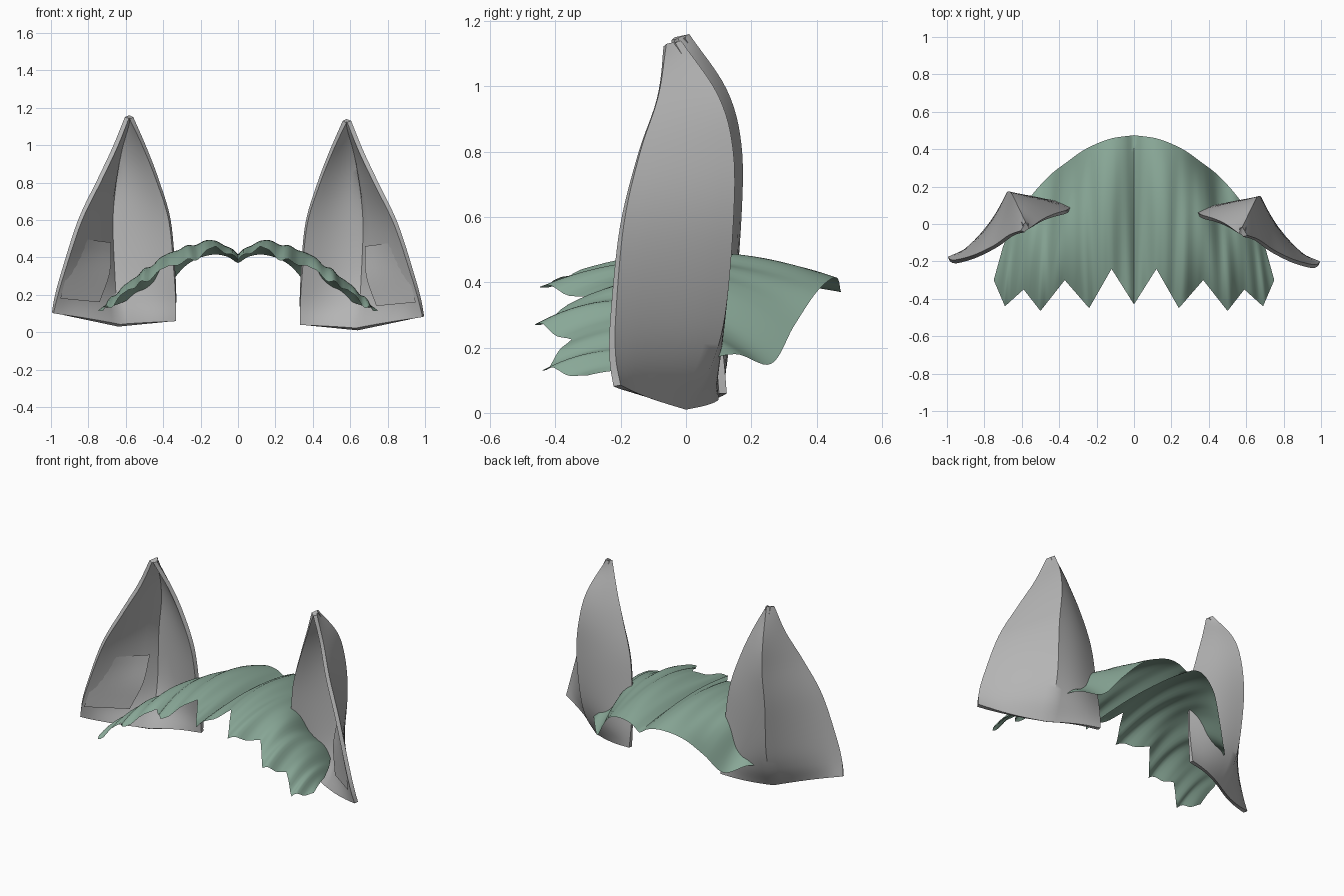
import bpy, bmesh, math
from mathutils import Vector

if "Cube" in bpy.data.objects:
    bpy.data.objects.remove(bpy.data.objects["Cube"])


def material(name, rgb):
    m = bpy.data.materials.new(name)
    m.diffuse_color = (*rgb, 1)
    m.use_nodes = True
    m.node_tree.nodes["Principled BSDF"].inputs["Base Color"].default_value = m.diffuse_color
    return m


GREY = material("warm_grey", (0.46, 0.46, 0.46))
GREEN = material("sage_green", (0.25, 0.39, 0.31))


def smooth_at(pts, f):
    """Point on a Catmull-Rom curve, f counted in key points."""
    i = min(int(f), len(pts) - 2)
    t = f - i
    p1, p2 = Vector(pts[i]), Vector(pts[i + 1])
    p0 = Vector(pts[i - 1]) if i > 0 else 2 * p1 - p2
    p3 = Vector(pts[i + 2]) if i + 2 < len(pts) else 2 * p2 - p1
    return 0.5 * (2 * p1 + (p2 - p0) * t + (2 * p0 - 5 * p1 + 4 * p2 - p3) * t ** 2
                  + (3 * p1 - p0 - 3 * p2 + p3) * t ** 3)


def linear_at(pts, f):
    i = min(int(f), len(pts) - 2)
    return Vector(pts[i]).lerp(Vector(pts[i + 1]), f - i)


def sheet(name, rows, mat, flip=False, thickness=0.0, angle=40):
    """Smooth grid surface through rows of points."""
    bm = bmesh.new()
    grid = [[bm.verts.new(p) for p in row] for row in rows]
    for a, b in zip(grid, grid[1:]):
        for j in range(len(a) - 1):
            quad = [a[j], a[j + 1], b[j + 1], b[j]]
            bm.faces.new(quad[::-1] if flip else quad)
    mesh = bpy.data.meshes.new(name)
    bm.to_mesh(mesh)
    bm.free()
    mesh.materials.append(mat)
    ob = bpy.data.objects.new(name, mesh)
    bpy.context.collection.objects.link(ob)
    if thickness:
        s = ob.modifiers.new("thickness", 'SOLIDIFY')
        s.thickness = thickness
        s.offset = 1
    bpy.ops.object.select_all(action='DESELECT')
    bpy.context.view_layer.objects.active = ob
    ob.select_set(True)
    if thickness:
        bpy.ops.object.modifier_apply(modifier="thickness")
    bpy.ops.object.shade_smooth_by_angle(angle=math.radians(angle))
    return ob


# Ear guide curves from base to tip: inner rim, back crease, outer rim
INNER = [(.335, .10, .04), (.33, .09, .15), (.335, .07, .3), (.36, .05, .58),
         (.425, .03, .8), (.49, 0, .97), (.56, -.05, 1.13)]
CREASE = [(.64, 0, .01), (.66, .075, .14), (.67, .12, .3), (.68, .145, .58),
          (.66, .145, .8), (.635, .10, .97), (.58, -.015, 1.14)]
OUTER = [(.995, -.20, .085), (.98, -.215, .17), (.945, -.215, .3), (.855, -.19, .58),
         (.75, -.14, .8), (.67, -.085, .97), (.605, -.06, 1.13)]
PLATE = [(.74, -.07, .14), (.685, -.01, .3), (.68, .05, .46)]
PLATE_OUTER = [(.95, -.235, .16), (.905, -.205, .32), (.84, -.165, .48)]


def ear(side, shift, label):
    def place(p):
        return Vector((p.x * side, p.y, p.z)) + Vector(shift)

    # Folded shell
    rows = []
    for k in range(37):
        f = k / 6
        a, c, b = (smooth_at(g, f) for g in (INNER, CREASE, OUTER))
        row = []
        for j in range(17):
            if j <= 8:
                t = j / 8
                p = a.lerp(c, t)
                p.y += .06 * (c.x - a.x) * math.sin(math.pi * t)
            else:
                t = (j - 8) / 8
                p = c.lerp(b, t)
                p.y -= .05 * (b.x - c.x) * math.sin(math.pi * t)
            row.append(place(p))
        rows.append(row)
    sheet(label + "_ear", rows, GREY, side < 0, .024)

    # Thin pad on the inside of the outer half
    rows = []
    for k in range(9):
        a, b = smooth_at(PLATE, k / 4), smooth_at(PLATE_OUTER, k / 4)
        rows.append([place(a.lerp(b, j / 4)) for j in range(5)])
    sheet(label + "_ear_pad", rows, GREY, side < 0)


ear(1, (0, 0, 0), "right")
ear(-1, (0, .025, .02), "left")

# Fringe, half the width: jagged front edge, back edge, and crest height between
FRONT = [(0, -.43, .385), (.12, -.24, .46), (.24, -.45, .385), (.37, -.30, .355),
         (.50, -.465, .27), (.59, -.35, .225), (.69, -.44, .13), (.75, -.30, .115)]
BACK = [(0, .475, .39), (.13, .455, .415), (.26, .40, .37), (.36, .33, .265),
        (.45, .26, .15), (.55, .15, .18), (.64, .02, .15), (.70, -.12, .13)]
CREST = [.425, .488, .465, .42, .34, .275, .195, .13]
MID = [((b[0] + f[0]) / 2, (b[1] + f[1]) / 2, z) for f, b, z in zip(FRONT, BACK, CREST)]

STEPS = 8
columns = []
for k in range(-7 * STEPS, 7 * STEPS + 1):
    u = abs(k) / STEPS
    f, b, m = linear_at(FRONT, u), smooth_at(BACK, u), smooth_at(MID, u)
    ctrl = 2 * m - (f + b) / 2
    col = []
    for j in range(21):
        v = j / 20
        p = b * (1 - v) ** 2 + ctrl * 2 * v * (1 - v) + f * v * v
        # Lock ripples, deepening towards the tips
        p.z += .009 * v * math.sin(u * math.pi * 2) + .005 * v * math.sin(u * math.pi * 3)
        # Centre parting
        p.z -= .02 * math.exp(-(u / .25) ** 2) * (1 - v)
        col.append(Vector((math.copysign(p.x, k), p.y, p.z)))
    columns.append(col)
sheet("hair_fringe", columns, GREEN, True, angle=60)
